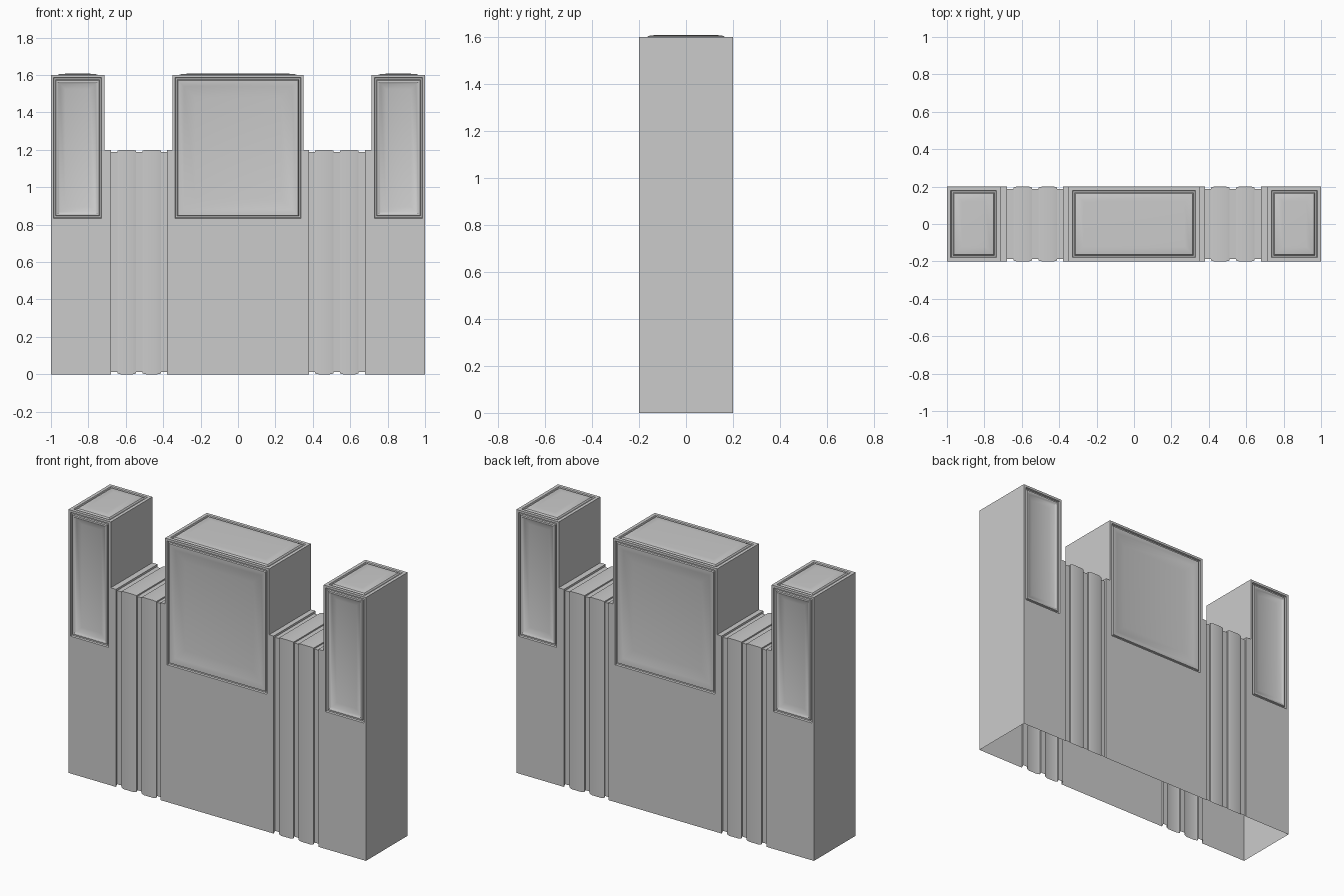
import bpy, bmesh

if "Cube" in bpy.data.objects:
    bpy.data.objects.remove(bpy.data.objects["Cube"])

D = 0.2            # half depth of the wall
LOW, HIGH = 1.2, 1.6
PANEL_Z = 0.82     # lower edge of the framed panels


def finish(bm, name):
    bmesh.ops.remove_doubles(bm, verts=bm.verts, dist=1e-5)
    me = bpy.data.meshes.new(name)
    bm.to_mesh(me)
    bm.free()
    ob = bpy.data.objects.new(name, me)
    bpy.context.collection.objects.link(ob)
    bpy.ops.object.select_all(action='DESELECT')
    ob.select_set(True)
    bpy.context.view_layer.objects.active = ob
    bpy.ops.object.shade_smooth_by_angle(angle=0.45)
    return ob


def quad(bm, pts, normal):
    f = bm.faces.new([bm.verts.new(p) for p in pts])
    f.normal_update()
    if f.normal.dot(normal) < 0:
        f.normal_flip()
    return f


def inset_steps(bm, face, steps):
    for t, d in steps:
        bmesh.ops.inset_individual(bm, faces=[face], thickness=t, depth=d,
                                   use_even_offset=True)


def block(name, x0, x1, slope):
    """Hollow block, open below, with framed panels front, back and on top."""
    bm = bmesh.new()
    for s in (-1, 1):
        y = s * D
        quad(bm, [(x0, y, 0), (x1, y, 0), (x1, y, PANEL_Z), (x0, y, PANEL_Z)],
             _v(0, s, 0))
        panel = quad(bm, [(x0, y, PANEL_Z), (x1, y, PANEL_Z),
                          (x1, y, HIGH), (x0, y, HIGH)], _v(0, s, 0))
        inset_steps(bm, panel, [(0.014, 0), (0.003, -0.01), (0.008, 0),
                                (0.003, 0.008), (0.008, 0),
                                (slope * 0.3, -0.008), (slope * 0.7, -0.009)])
    # raised cap panel
    cap = quad(bm, [(x0, -D, HIGH), (x1, -D, HIGH), (x1, D, HIGH), (x0, D, HIGH)],
               _v(0, 0, 1))
    inset_steps(bm, cap, [(0.02, 0), (0.003, -0.006), (0.008, 0),
                          (0.006, 0.008), (0.013, 0.004), (0.03, 0.001)])
    # ends: full height outside, only above the ribbed wall inside
    for x, s in ((x0, -1), (x1, 1)):
        z = 0 if abs(x) > 0.99 else LOW
        quad(bm, [(x, -D, z), (x, D, z), (x, D, HIGH), (x, -D, HIGH)], _v(s, 0, 0))
    return finish(bm, name)


def _v(x, y, z):
    from mathutils import Vector
    return Vector((x, y, z))


def ribbed_wall(name, side):
    """Rib profile (x, inset) carried up the front, over the top and down the back."""
    prof = [(0.35, 0), (0.38, 0)]
    for a, b in ((0.412, 0.51), (0.545, 0.645)):
        g = prof[-1][0]
        prof += [(g, 0.012), (a, 0.012), (a, 0.004), (a + 0.018, 0),
                 (b - 0.018, 0), (b, 0.004)]
    prof += [(0.645, 0.012), (0.68, 0.012), (0.68, 0), (0.715, 0)]
    bm = bmesh.new()
    rows = []
    for x, o in prof:
        path = [(-D + o, o), (-D + o, LOW - o), (D - o, LOW - o), (D - o, o)]
        rows.append([bm.verts.new((side * x, y, z)) for y, z in path])
    for r, q in zip(rows, rows[1:]):
        for i in range(3):
            loop = [r[i], q[i], q[i + 1], r[i + 1]]
            bm.faces.new(loop if side > 0 else loop[::-1])
    return finish(bm, name)


block("center_block", -0.35, 0.35, 0.085)
block("left_end_block", -1.0, -0.715, 0.04)
block("right_end_block", 0.715, 1.0, 0.04)
ribbed_wall("left_ribbed_wall", -1)
ribbed_wall("right_ribbed_wall", 1)
